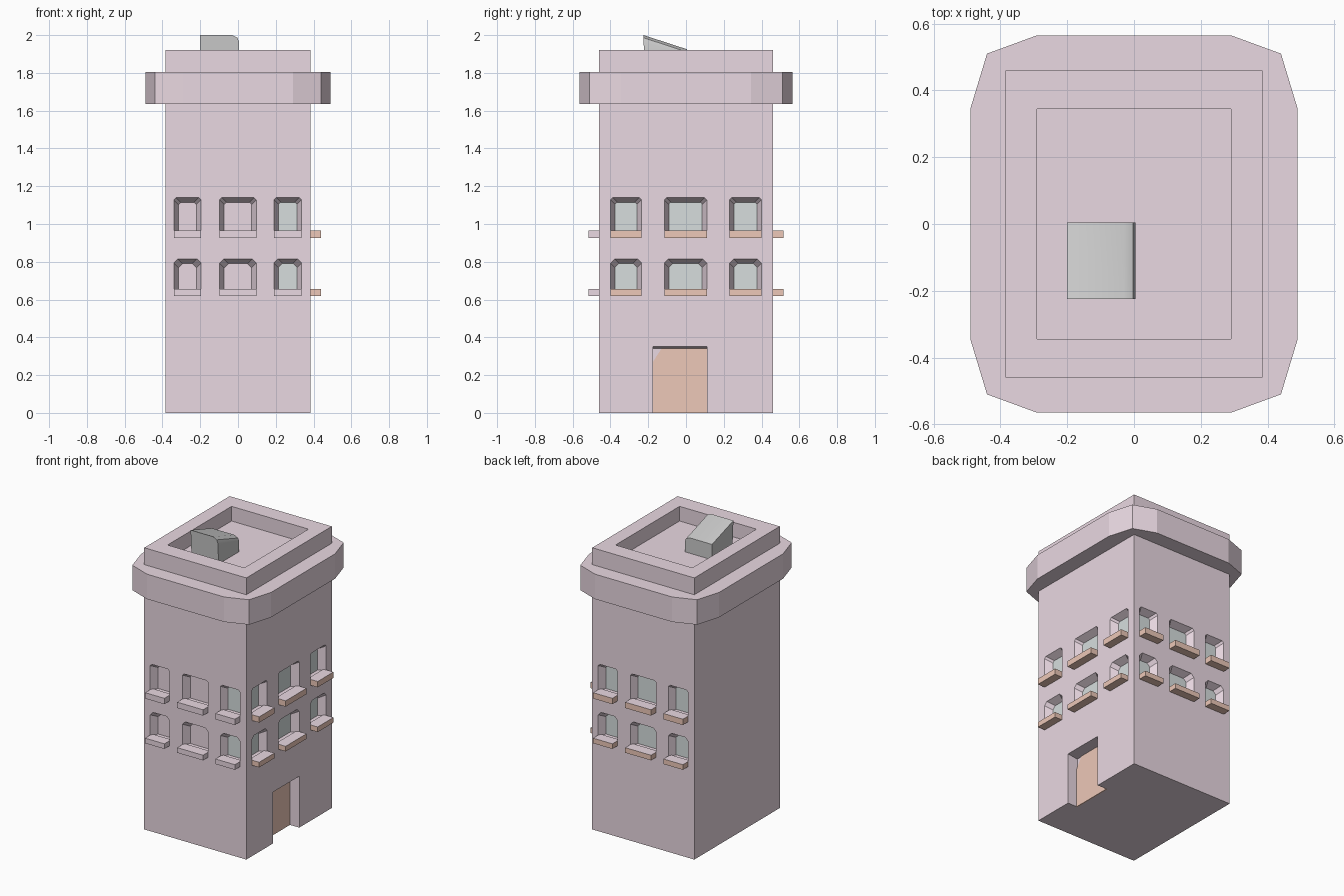
import bpy, bmesh
from mathutils import Vector

if "Cube" in bpy.data.objects:
    bpy.data.objects.remove(bpy.data.objects["Cube"])

HX, HY, TOP = 0.385, 0.46, 1.92


def material(name, col):
    m = bpy.data.materials.new(name)
    m.diffuse_color = (*col, 1)
    m.use_nodes = True
    m.node_tree.nodes["Principled BSDF"].inputs["Base Color"].default_value = m.diffuse_color
    return m


PINK = material("pink_plaster", (0.82, 0.69, 0.76))
ORANGE = material("terracotta", (0.85, 0.58, 0.48))
GLASS = material("window_glass", (0.68, 0.73, 0.73))


def loft(bm, a, b):
    """Closed solid between two loops of equal length."""
    va, vb = [bm.verts.new(p) for p in a], [bm.verts.new(p) for p in b]
    n = len(va)
    fs = [bm.faces.new(va), bm.faces.new(vb)]
    for i in range(n):
        j = (i + 1) % n
        fs.append(bm.faces.new((va[i], va[j], vb[j], vb[i])))
    bmesh.ops.recalc_face_normals(bm, faces=fs)
    return fs


def finish(name, bm, *mats):
    me = bpy.data.meshes.new(name)
    bm.normal_update()
    bm.to_mesh(me)
    bm.free()
    ob = bpy.data.objects.new(name, me)
    bpy.context.collection.objects.link(ob)
    for m in mats:
        me.materials.append(m)
    return ob


def rect(x0, x1, y0, y1, z):
    return [(x0, y0, z), (x1, y0, z), (x1, y1, z), (x0, y1, z)]


def on_wall(side, u, d, z):
    """Point on a wall: u along it, d outwards."""
    return {"front": (u, -HY - d, z), "right": (HX + d, u, z),
            "back": (-u, HY + d, z)}[side]


def opening(side, u0, u1, z0, z1, d, c):
    """Window outline with clipped upper corners."""
    pts = [(u0, z0), (u1, z0), (u1, z1 - c), (u1 - c, z1), (u0 + c, z1), (u0, z1 - c)]
    return [on_wall(side, u, d, z) for u, z in pts]


def wall_box(bm, side, u0, u1, z0, z1, d0, d1):
    loops = [[on_wall(side, u, d, z) for u, z in ((u0, z0), (u1, z0), (u1, z1), (u0, z1))]
             for d in (d0, d1)]
    return loft(bm, *loops)


FRONT = [(-0.34, -0.195), (-0.098, 0.097), (0.19, 0.337)]
COLS = {"front": FRONT, "back": FRONT,
        "right": [(-0.40, -0.235), (-0.115, 0.11), (0.23, 0.40)]}
ROWS = [(0.655, 0.815, 0.62, 0.022), (0.965, 1.14, 0.925, 0.012)]
DEPTH, T = 0.05, 0.025

# Tower body
bm = bmesh.new()
loft(bm, rect(-HX, HX, -HY, HY, 0), rect(-HX, HX, -HY, HY, TOP))
body = finish("tower_body", bm, PINK)

# Windows: tapered recess cutters, glass panes and sills
cut, panes, sills = bmesh.new(), bmesh.new(), bmesh.new()
for side, cols in COLS.items():
    for k, (u0, u1) in enumerate(cols):
        for z0, z1, zs, c in ROWS:
            e = 0.02
            s = T * e / DEPTH
            loft(cut, opening(side, u0 - s, u1 + s, z0 - 0.005, z1 + s, e, c),
                 opening(side, u0 + T, u1 - T, z0 - 0.005, z1 - T, -DEPTH, c))
            if side != "front" or k == 2:
                wall_box(panes, side, u0 + T, u1 - T, z0 - 0.004, z1 - T,
                         -DEPTH - 0.004, -DEPTH + 0.003)
            fs = wall_box(sills, side, u0, u1, zs, z0, -0.02, 0.055)
            for f in fs:
                f.normal_update()
                f.material_index = int(side != "front" and f.normal.z < 0.5)

# Doorway and roof recess cutters
loops = [[on_wall("right", u, d, z) for u, z in
          ((-0.175, -0.05), (0.11, -0.05), (0.11, zt), (-0.175, zt))]
         for d, zt in ((0.02, 0.353), (-0.075, 0.34))]
loft(cut, *loops)
loft(cut, rect(-0.29, 0.29, -0.345, 0.345, 1.82), rect(-0.29, 0.29, -0.345, 0.345, 2.1))
cutter = finish("opening_cutters", cut, PINK)
cutter.hide_render = True
mod = body.modifiers.new("openings", "BOOLEAN")
mod.operation, mod.solver, mod.object = "DIFFERENCE", "EXACT", cutter
bpy.context.view_layer.objects.active = body
bpy.ops.object.modifier_apply(modifier="openings")
bpy.data.objects.remove(cutter)

finish("window_panes", panes, GLASS)
finish("window_sills", sills, PINK, ORANGE)

# Door with one clipped corner
bm = bmesh.new()
shape = [(-0.175, 0), (0.11, 0), (0.11, 0.34), (-0.13, 0.34), (-0.175, 0.27)]
loft(bm, *[[on_wall("right", u, d, z) for u, z in shape] for d in (-0.078, -0.07)])
finish("door", bm, ORANGE)

# Cornice with faceted corners
quarter = [(0.49, 0.345), (0.44, 0.51), (0.29, 0.565)]
ring = (quarter + [(-x, y) for x, y in quarter[::-1]]
        + [(-x, -y) for x, y in quarter] + [(x, -y) for x, y in quarter[::-1]])
outer = [Vector((x, y, 0)) for x, y in ring]
# Four-wall collar: outer facets joined to the body surface
inner = [Vector((max(-HX, min(HX, x * 2)), max(-HY, min(HY, y * 2)), 0)) for x, y in ring]
for i, (x, y) in enumerate(ring):
    if abs(x) < 0.4:
        inner[i].x = x
    if abs(y) < 0.4:
        inner[i].y = y
bm = bmesh.new()
levels = [[bm.verts.new(p + Vector((0, 0, z))) for p in loop]
          for loop, z in ((inner, 1.635), (outer, 1.635), (outer, 1.805), (inner, 1.805))]
for a, b in zip(levels, levels[1:] + levels[:1]):
    for i in range(12):
        j = (i + 1) % 12
        bm.faces.new((a[i], a[j], b[j], b[i]))
bmesh.ops.recalc_face_normals(bm, faces=bm.faces)
finish("cornice", bm, PINK)

# Sloped roof block, rounded along its right upper edge
bm = bmesh.new()
prof = [(-0.2, 0), (0.005, 0), (0.005, -0.035), (-0.003, -0.014), (-0.03, 0), (-0.2, 0)]
a, b = [], []
for i, (x, dz) in enumerate(prof):
    low = i < 2
    a.append((x, -0.215 if low else -0.225, 1.82 if low else 2.0 + dz))
    b.append((x, 0.005, 1.82 if low else 1.925 + dz))
loft(bm, a, b)
block = finish("roof_block", bm)
bpy.ops.object.select_all(action="DESELECT")
block.select_set(True)
bpy.context.view_layer.objects.active = block
bpy.ops.object.shade_smooth_by_angle(angle=0.7)
